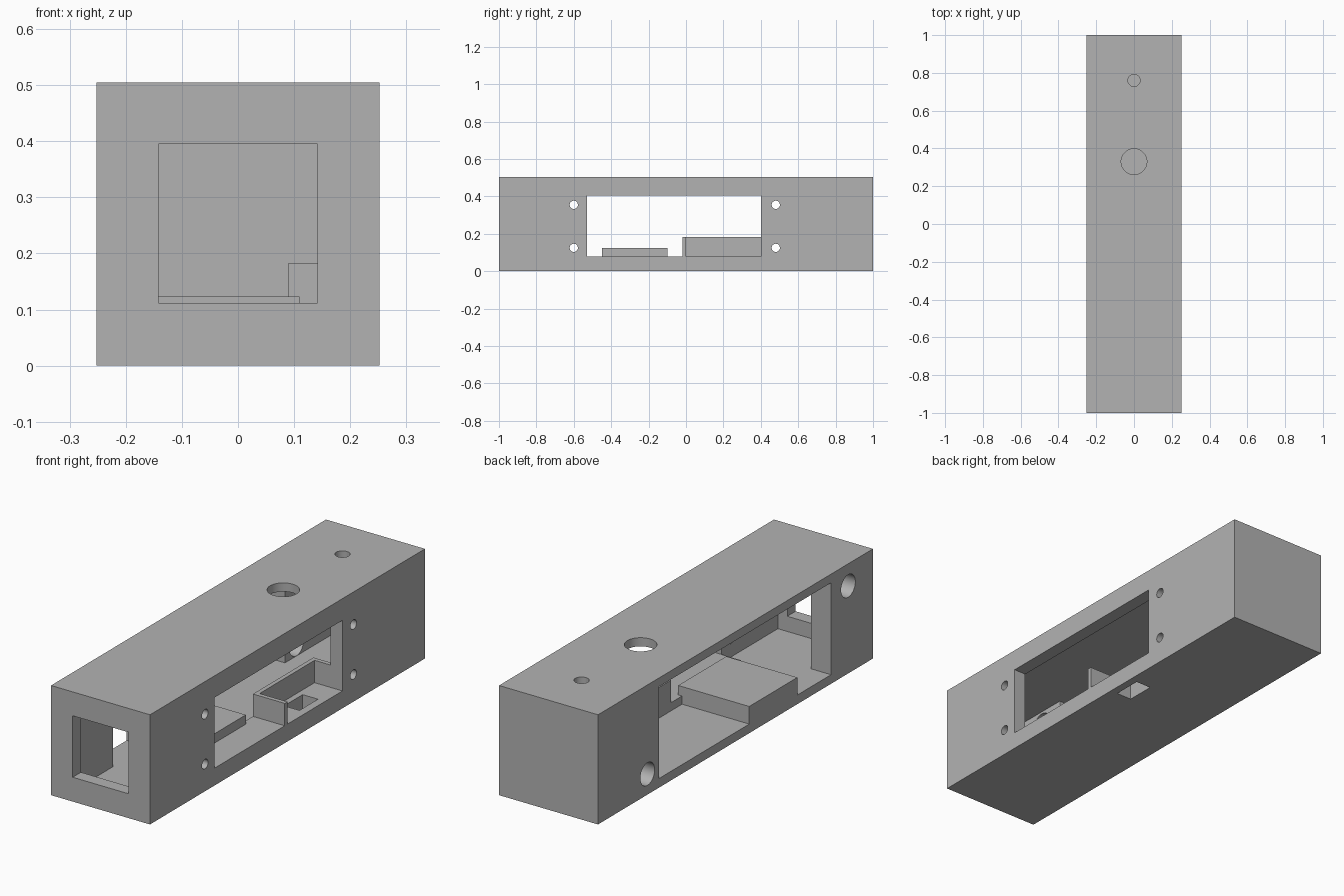
import bpy
from math import pi, radians

if "Cube" in bpy.data.objects:
    bpy.data.objects.remove(bpy.data.objects["Cube"], do_unlink=True)

grey = bpy.data.materials.new("plain grey")
grey.use_nodes = True
grey.diffuse_color = (0.45, 0.45, 0.45, 1)
grey.node_tree.nodes["Principled BSDF"].inputs["Base Color"].default_value = grey.diffuse_color


def box(name, x, y, z):
    """Box from (low, high) ranges on each axis."""
    spans = (x, y, z)
    bpy.ops.mesh.primitive_cube_add(size=1, location=[(a + b) / 2 for a, b in spans])
    ob = bpy.context.object
    ob.name = name
    ob.scale = [b - a for a, b in spans]
    bpy.ops.object.transform_apply(location=True, rotation=True, scale=True)
    ob.data.materials.append(grey)
    return ob


def drill(name, centre, radius, depth, axis):
    """Round cutter along x or z."""
    turn = (0, pi / 2, 0) if axis == "x" else (0, 0, 0)
    bpy.ops.mesh.primitive_cylinder_add(vertices=48, radius=radius, depth=depth,
                                        location=centre, rotation=turn)
    ob = bpy.context.object
    ob.name = name
    bpy.ops.object.transform_apply(location=True, rotation=True, scale=True)
    ob.data.materials.append(grey)
    return ob


def cut(target, cutters):
    bpy.context.view_layer.objects.active = target
    for c in cutters:
        c.hide_render = True
        mod = target.modifiers.new("cut", "BOOLEAN")
        mod.operation = "DIFFERENCE"
        mod.solver = "EXACT"
        mod.object = c
        bpy.ops.object.modifier_apply(modifier=mod.name)


W, H = 0.252, 0.505            # half width and height
FLOOR, CEILING = 0.042, 0.465  # inside of the hollow
SILL, RIM = 0.08, 0.183        # raised floor and tray rim
LEFT_IN, RIGHT_IN = -0.15, 0.19

# Hollow body
body = box("housing", (-W, W), (-1, 1), (0, H))
cutters = [
    box("hollow", (LEFT_IN, RIGHT_IN), (-0.94, 0.94), (FLOOR, CEILING)),
    box("side_window", (0.1, 0.4), (-0.53, 0.4), (SILL, 0.405)),
    box("access_opening", (-0.4, 0), (-0.695, 0.556), (FLOOR, CEILING)),
    box("front_window", (-0.142, 0.142), (-1.1, -0.8), (0.112, 0.395)),
    drill("large_top_hole", (0, 0.33, H), 0.068, 0.2, "z"),
    drill("small_top_hole", (0, 0.76, H), 0.032, 0.2, "z"),
    drill("rear_side_hole", (-0.2, 0.64, 0.095), 0.052, 0.24, "x"),
    drill("front_side_hole", (-0.2, -0.82, 0.403), 0.052, 0.24, "x"),
]
for y in (-0.6, 0.48):
    for z in (0.125, 0.355):
        cutters.append(drill("screw_hole", (0.22, y, z), 0.022, 0.16, "x"))
port = box("floor_port", (0.137, 0.215), (0.14, 0.275), (-0.1, 0.12))
cut(body, cutters + [port])

# Raised floor behind the side window
platform = box("raised_floor", (0.09, RIGHT_IN), (-0.53, 0.42), (FLOOR, SILL))
cut(platform, [port])

# Cross bar between the raised floor and the access opening
box("cross_bar", (-W, 0.11), (-0.45, -0.1), (FLOOR, 0.123))

# Tray walls, open toward the side window
box("tray_front_wall", (0.09, W), (-0.02, 0), (SILL, RIM))
box("tray_inner_wall", (0.09, 0.11), (0, 0.42), (SILL, RIM))
box("tray_rear_wall", (0.11, RIGHT_IN), (0.4, 0.42), (SILL, RIM))

# Remove the cutters and keep sharp edges on the smooth bores
for c in cutters + [port]:
    bpy.data.objects.remove(c, do_unlink=True)
bpy.ops.object.select_all(action="DESELECT")
body.select_set(True)
bpy.context.view_layer.objects.active = body
bpy.ops.object.shade_smooth_by_angle(angle=radians(30))
